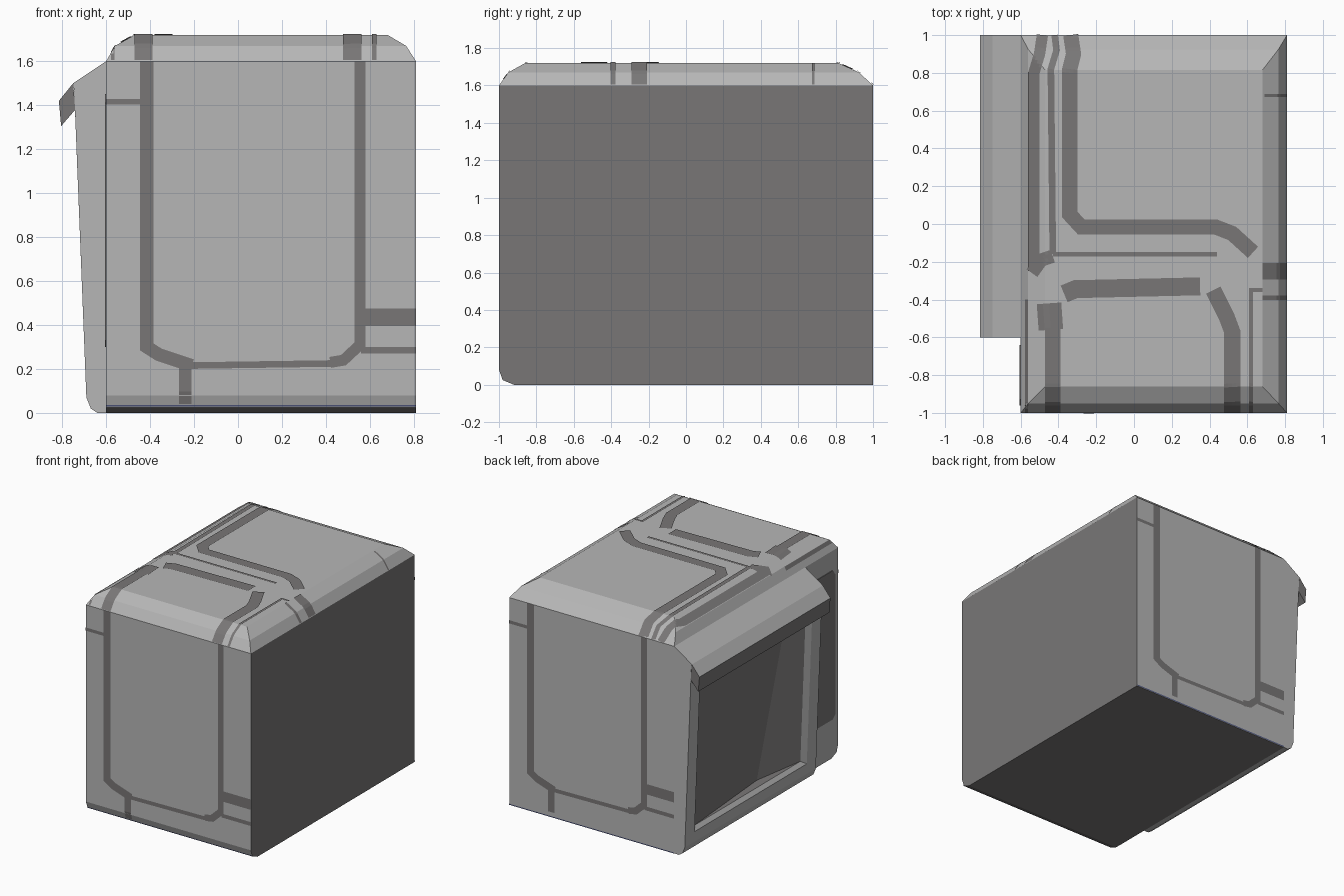
import bpy, bmesh, math
from mathutils import Vector

if "Cube" in bpy.data.objects:
    bpy.data.objects.remove(bpy.data.objects["Cube"])


def material(name, rgb):
    m = bpy.data.materials.new(name)
    m.diffuse_color = (*rgb, 1)
    m.use_nodes = True
    m.node_tree.nodes["Principled BSDF"].inputs["Base Color"].default_value = m.diffuse_color
    return m


LIGHT = material("light_grey", (0.47, 0.47, 0.47))
DARK = material("dark_grey", (0.19, 0.183, 0.183))
BLUE = material("dull_blue", (0.10, 0.12, 0.26))


def finish(bm, name, mats, rule=None, recalc=True):
    bmesh.ops.remove_doubles(bm, verts=bm.verts, dist=1e-5)
    if recalc:
        bmesh.ops.recalc_face_normals(bm, faces=bm.faces)
    bm.normal_update()
    if rule:
        for f in bm.faces:
            f.material_index = rule(f)
    me = bpy.data.meshes.new(name)
    bm.to_mesh(me)
    bm.free()
    for m in mats:
        me.materials.append(m)
    ob = bpy.data.objects.new(name, me)
    bpy.context.collection.objects.link(ob)
    return ob


def prism(bm, a, b, skip=()):
    """Closed prism between two matching outlines, leaving out some sides."""
    va = [bm.verts.new(p) for p in a]
    vb = [bm.verts.new(p) for p in b]
    bm.faces.new(va)
    bm.faces.new(vb[::-1])
    n = len(a)
    for i in range(n):
        if i not in skip:
            j = (i + 1) % n
            bm.faces.new((va[i], vb[i], vb[j], va[j]))
    return va, vb


def bridge(bm, r0, r1):
    n = len(r0)
    for i in range(n):
        j = (i + 1) % n
        bm.faces.new((r0[i], r0[j], r1[j], r1[i]))


# main body: side profile swept across x, dark right side and underside
X0, X1 = -0.60, 0.81
side = [(-1, 0.08), (-0.98, 0.025), (-0.92, 0), (1, 0), (1, 1.6), (-1, 1.6)]
bm = bmesh.new()
prism(bm, [(X0, y, z) for y, z in side], [(X1, y, z) for y, z in side])
finish(bm, "body", [LIGHT, DARK],
       lambda f: 1 if f.normal.x > 0.9 or f.normal.z < -0.4 else 0)

# chamfered roof: three stacked rectangles
LEVELS = [1.6, 1.67, 1.72]
XL, XR = [-0.60, -0.56, -0.47], [0.81, 0.765, 0.68]
YF, YB = [-1, -0.95, -0.86], [1, 0.925, 0.815]
bm = bmesh.new()
rings = [[bm.verts.new(p) for p in ((XL[i], YF[i], z), (XR[i], YF[i], z),
                                    (XR[i], YB[i], z), (XL[i], YB[i], z))]
         for i, z in enumerate(LEVELS)]
bridge(bm, rings[0], rings[1])
bridge(bm, rings[1], rings[2])
bm.faces.new(rings[2])
finish(bm, "roof", [LIGHT])

# screen housing on the left, with a recessed creased screen
YA, YZ = -0.6, 1.0
prof = [(-0.60, 0), (-0.64, 0), (-0.67, 0.02), (-0.69, 0.07),
        (-0.745, 1.46), (-0.75, 1.5), (-0.60, 1.6)]
bm = bmesh.new()
va, vb = prism(bm, [(x, YA, z) for x, z in prof], [(x, YZ, z) for x, z in prof], skip=(3,))


def frame_ring(y0, y1, z0, z1, depth):
    return [bm.verts.new((-0.69 - 0.0396 * (z - 0.07) + depth, y, z))
            for y, z in ((y0, z0), (y1, z0), (y1, z1), (y0, z1))]


outer = [va[3], vb[3], vb[4], va[4]]
opening = frame_ring(-0.485, 0.885, 0.15, 1.39, 0)
inner = frame_ring(-0.44, 0.85, 0.18, 1.35, 0.025)
bridge(bm, outer, opening)
bridge(bm, opening, inner)
low = bm.verts.new((-0.605, 0.0, 0.185))
top = bm.verts.new((-0.605, -0.37, 1.345))
screen = [bm.faces.new(q) for q in ((inner[0], low, top, inner[3]), (low, inner[1], inner[2], top),
                                    (inner[0], inner[1], low), (inner[3], top, inner[2]))]
for f in screen:
    f.material_index = 1
finish(bm, "screen_housing", [LIGHT, DARK])

# hood lip hanging over the screen
lip = [(-0.75, 1.5), (-0.815, 1.42), (-0.805, 1.305), (-0.74, 1.38)]
bm = bmesh.new()
prism(bm, [(x, YA, z) for x, z in lip], [(x, YZ, z) for x, z in lip])
finish(bm, "hood_lip", [LIGHT, DARK], lambda f: 0 if f.normal.z > 0.3 and f.normal.x < 0 else 1)

# dark plate on the left face beside the housing
bm = bmesh.new()
plate = [(-0.96, 0.33), (-0.93, 0.3), (-0.64, 0.3), (-0.64, 1.45), (-0.93, 1.45), (-0.96, 1.41)]
prism(bm, [(-0.6, y, z) for y, z in plate], [(-0.605, y, z) for y, z in plate])
finish(bm, "side_plate", [DARK])


# painted bands laid over a surface
def ramp(t, knots):
    for (a, za), (b, zb) in zip(knots, knots[1:]):
        if t <= b:
            return za + (zb - za) * max(0, t - a) / (b - a)
    return knots[-1][1]


def on_roof(x, y):
    h = min(ramp(x, list(zip(XL, LEVELS))), ramp(-x, [(-a, z) for a, z in zip(XR, LEVELS)]),
            ramp(y, list(zip(YF, LEVELS))), ramp(-y, [(-a, z) for a, z in zip(YB, LEVELS)]))
    return Vector((x, y, h + 0.005))


def on_front(x, z):
    return Vector((x, -1.004 + max(0, 0.08 - z) * 0.36, z))


def on_back(x, z):
    return Vector((X0 + X1 - x, 1.004, z))


def band(bm, pts, width, surf, out):
    pts = [Vector(p) for p in pts]
    dirs = [(b - a).normalized() for a, b in zip(pts, pts[1:])]
    sides = []
    for i in range(len(pts)):
        d0, d1 = dirs[max(0, i - 1)], dirs[min(i, len(dirs) - 1)]
        n = Vector((-d0.y - d1.y, d0.x + d1.x)).normalized()
        sides.append(n * (width / 2 / max(0.5, n.dot(Vector((-d0.y, d0.x))))))
    cols = 4 if width > 0.03 else 1
    rows = []
    for i in range(len(pts) - 1):
        n = max(1, math.ceil((pts[i + 1] - pts[i]).length / 0.02)) if surf is on_roof else 3
        for k in range(n + (i == len(pts) - 2)):
            c, s = pts[i].lerp(pts[i + 1], k / n), sides[i].lerp(sides[i + 1], k / n)
            rows.append([bm.verts.new(surf(*(c + s * (2 * j / cols - 1)))) for j in range(cols + 1)])
    for r0, r1 in zip(rows, rows[1:]):
        for j in range(cols):
            f = bm.faces.new((r0[j], r0[j + 1], r1[j + 1], r1[j]))
            f.normal_update()
            if f.normal.dot(Vector(out)) < 0:
                f.normal_flip()


def bands(name, items, surf, out, mat=DARK):
    bm = bmesh.new()
    for width, pts in items:
        band(bm, pts, width, surf, out)
    finish(bm, name, [mat], recalc=False)


roof_bands = [
    (0.06, [(-0.485, 1), (-0.50, 0.9), (-0.53, 0.8), (-0.53, -0.25)]),
    (0.035, [(-0.42, 1), (-0.41, 0.92), (-0.44, 0.82), (-0.43, -0.16)]),
    (0.022, [(-0.43, -0.16), (0.44, -0.16)]),
    (0.07, [(-0.43, -0.17), (-0.49, -0.19), (-0.54, -0.26)]),
    (0.08, [(-0.335, 1), (-0.32, 0.9), (-0.34, 0.82), (-0.34, 0.05), (-0.28, -0.015),
            (0.43, -0.015), (0.52, -0.05), (0.63, -0.15)]),
    (0.095, [(-0.37, -0.37), (-0.31, -0.345), (0.35, -0.33)]),
    (0.13, [(-0.45, -0.42), (-0.44, -0.56)]),
    (0.08, [(-0.43, -0.55), (-0.43, -1)]),
    (0.085, [(0.42, -0.35), (0.49, -0.49), (0.52, -0.57), (0.52, -1)]),
    (0.085, [(0.68, -0.25), (0.81, -0.25)]),
    (0.025, [(0.68, -0.39), (0.81, -0.39)]),
    (0.02, [(0.68, -0.35), (0.62, -0.35), (0.62, -1)]),
    (0.015, [(0.69, 0.68), (0.81, 0.68)]),
    (0.015, [(-0.57, -0.4), (-0.57, -1)]),
]
bands("roof_bands", roof_bands, on_roof, (0, 0, 1))

wall_bands = [
    (0.025, [(-0.60, 1.415), (-0.44, 1.415)]),
    (0.06, [(-0.415, 1.6), (-0.415, 0.3), (-0.36, 0.265), (-0.21, 0.215)]),
    (0.03, [(-0.24, 0.215), (0.44, 0.225)]),
    (0.05, [(0.42, 0.23), (0.48, 0.24), (0.555, 0.31), (0.555, 1.6)]),
    (0.055, [(-0.24, 0.21), (-0.24, 0.04)]),
    (0.08, [(0.57, 0.435), (0.81, 0.435)]),
    (0.03, [(0.56, 0.285), (0.81, 0.285)]),
]
bands("front_bands", wall_bands, on_front, (0, -1, 0))
bands("back_bands", wall_bands, on_back, (0, 1, 0))

# thin blue line along the foot of the front and back
foot = [(0.008, [(X0, 0.032), (X1, 0.032)])]
bands("front_foot_line", foot, on_front, (0, -1, 0), BLUE)
bands("back_foot_line", [(0.008, [(X0, 0.005), (X1, 0.005)])], on_back, (0, 1, 0), BLUE)
